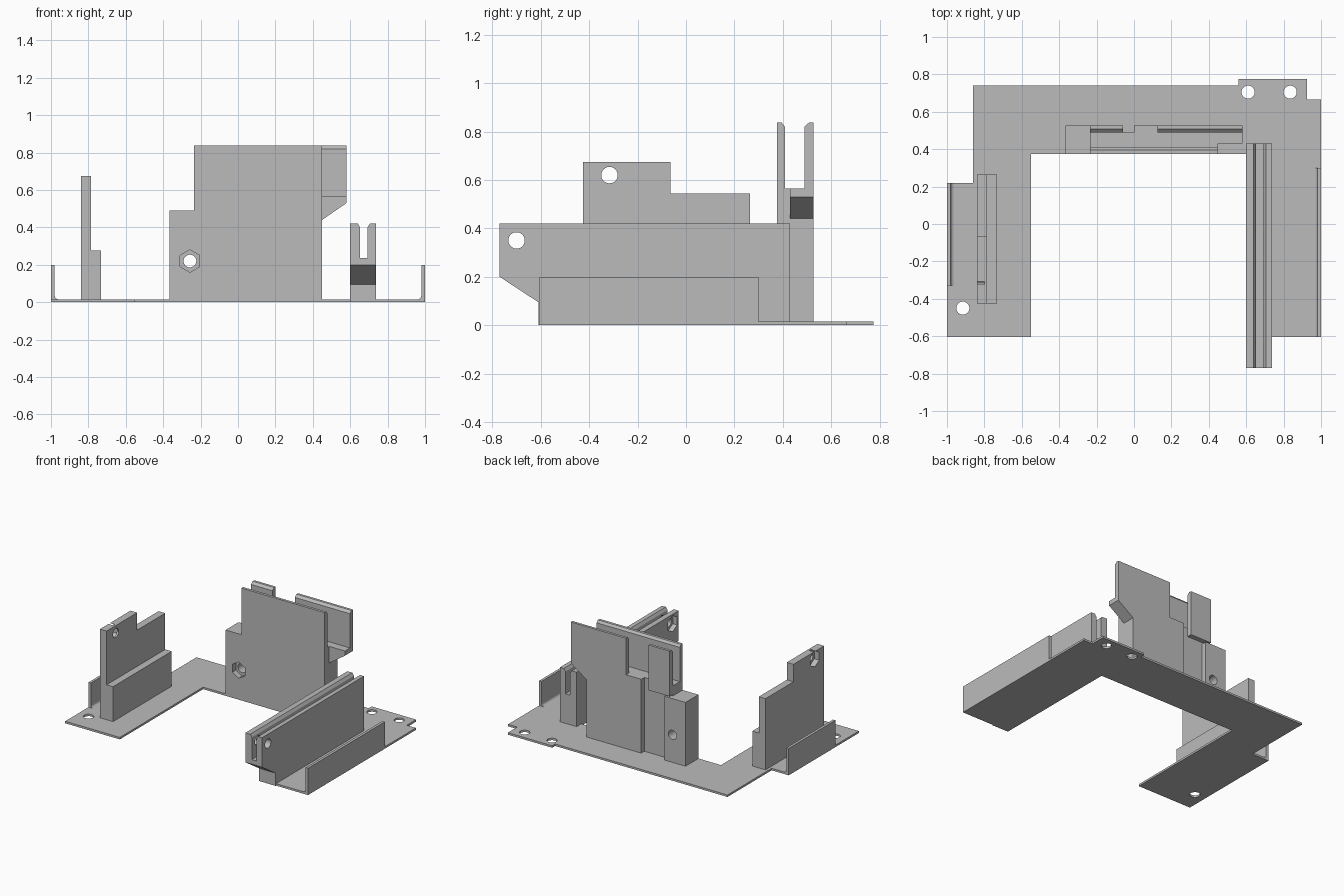
import bpy, math
from mathutils import Vector

cube = bpy.data.objects.get("Cube")
if cube:
    bpy.data.objects.remove(cube, do_unlink=True)

grey = bpy.data.materials.new("plain grey")
grey.use_nodes = True
grey.diffuse_color = (0.5, 0.5, 0.5, 1)
grey.node_tree.nodes["Principled BSDF"].inputs["Base Color"].default_value = (0.5, 0.5, 0.5, 1)

# Axis order used to place a 2D profile and its extrusion depth
PLACE = {
    "x": lambda u, v, d: (d, u, v),
    "y": lambda u, v, d: (u, d, v),
    "z": lambda u, v, d: (u, v, d),
}


def build(name, prisms):
    """Make one object from (axis, profile, start, end) prisms."""
    import bmesh
    bm = bmesh.new()
    for axis, profile, a, b in prisms:
        put = PLACE[axis]
        low = [bm.verts.new(put(u, v, a)) for u, v in profile]
        high = [bm.verts.new(put(u, v, b)) for u, v in profile]
        faces = [bm.faces.new(low), bm.faces.new(high)]
        n = len(profile)
        for i in range(n):
            j = (i + 1) % n
            faces.append(bm.faces.new((low[i], low[j], high[j], high[i])))
        bmesh.ops.recalc_face_normals(bm, faces=faces)
    mesh = bpy.data.meshes.new(name)
    bm.to_mesh(mesh)
    bm.free()
    mesh.materials.append(grey)
    obj = bpy.data.objects.new(name, mesh)
    bpy.context.collection.objects.link(obj)
    return obj


def rect(u0, u1, v0, v1):
    return [(u0, v0), (u1, v0), (u1, v1), (u0, v1)]


def disc(u, v, r, n=32):
    return [(u + r * math.cos(math.pi / 2 + math.tau * i / n),
             v + r * math.sin(math.pi / 2 + math.tau * i / n)) for i in range(n)]


def boolean(obj, prisms, operation):
    """Apply each prism to the object in turn and drop the helper."""
    for prism in prisms:
        tool = build("helper", [prism])
        tool.hide_render = True
        mod = obj.modifiers.new("shape", "BOOLEAN")
        mod.operation, mod.solver, mod.object = operation, "EXACT", tool
        bpy.context.view_layer.update()
        graph = bpy.context.evaluated_depsgraph_get()
        mesh = bpy.data.meshes.new_from_object(obj.evaluated_get(graph))
        obj.modifiers.clear()
        obj.data = mesh
        bpy.data.objects.remove(tool, do_unlink=True)


def screw_hole(axis, u, v, start, end, face, depth):
    """Round through hole plus a hexagonal nut pocket sunk from one face."""
    return [(axis, disc(u, v, 0.034), start, end),
            (axis, disc(u, v, 0.06, 6), face - 0.02, face + depth)]


T = 0.015  # plate thickness

# U-shaped base plate with its screw holes
outline = [(-1, -0.605), (-0.55, -0.605), (-0.55, 0.375), (0.6, 0.375), (0.6, -0.605),
           (1, -0.605), (1, 0.665), (0.925, 0.665), (0.925, 0.775), (0.56, 0.775),
           (0.56, 0.74), (-0.86, 0.74), (-0.86, 0.22), (-1, 0.22)]
plate = build("base_plate", [("z", outline, 0, T)])
boolean(plate, [("z", disc(x, y, 0.035), -0.1, 0.1)
                for x, y in ((0.61, 0.705), (0.835, 0.705), (-0.915, -0.45))], "DIFFERENCE")


# Upright side lips with a small fillet at the foot
def lip(name, side, y0, y1):
    r = 0.02
    arc = [(0.98 - r + r * math.sin(t), T + r - r * math.cos(t))
           for t in (math.pi / 2 * i / 6 for i in range(7))]
    profile = [(1, 0), (1, 0.2), (0.98, 0.2)] + arc[::-1] + [(0.98 - r, 0)]
    build(name, [("y", [(side * x, z) for x, z in profile], y0, y1)])


lip("left_lip", 1, -0.605, 0.3)
lip("right_lip", -1, -0.33, 0.22)

# Long slotted rail with an undercut nose
rail = build("slotted_rail", [("y", [
    (0.6, 0), (0.737, 0), (0.737, 0.42), (0.705, 0.42), (0.692, 0.4), (0.692, 0.235),
    (0.653, 0.235), (0.653, 0.4), (0.64, 0.42), (0.6, 0.42)], -0.77, 0.43)])
nose = [(-0.9, -0.1), (-0.61, -0.1), (-0.61, 0.095), (-0.77, 0.2), (-0.9, 0.285)]
boolean(rail, [("x", nose, 0.5, 0.9)]
        + screw_hole("x", -0.7, 0.35, 0.5, 0.9, 0.6, 0.035), "DIFFERENCE")

# Stepped side bracket
bracket = build("side_bracket", [("x", [
    (-0.425, 0), (0.265, 0), (0.265, 0.545), (-0.065, 0.545), (-0.065, 0.675),
    (-0.425, 0.675)], -0.84, -0.785)])
boolean(bracket, [("x", rect(-0.425, 0.265, 0, 0.275), -0.8, -0.732)], "UNION")
boolean(bracket, screw_hole("x", -0.316, 0.62, -1, -0.6, -0.84, 0.04), "DIFFERENCE")

# Rear holder: front wall, slot floor, rear walls, overhang and end block
TOP, FLOOR = 0.837, 0.565
rear = [(0.49, 0.5), (0.527, 0.5), (0.527, TOP), (0.508, TOP), (0.49, 0.82)]
holder = build("rear_holder", [("x", [
    (0.375, 0), (0.49, 0), (0.49, FLOOR), (0.408, FLOOR), (0.408, 0.82), (0.395, TOP),
    (0.375, TOP)], -0.235, 0.45)])
boolean(holder, [
    ("x", rect(0.47, 0.527, 0, FLOOR), 0, 0.45),
    ("y", [(0.4, 0.44), (0.45, 0.44), (0.58, 0.53), (0.58, FLOOR), (0.4, FLOOR)], 0.43, 0.527),
    ("x", [(y, max(z, 0.55)) for y, z in rear], 0.125, 0.58),
    ("x", [(0.47, 0.5)] + rear[1:] + [(0.49, FLOOR), (0.47, FLOOR)], -0.235, -0.06),
    ("x", rect(0.375, 0.527, 0, 0.49), -0.365, -0.19),
], "UNION")
boolean(holder, screw_hole("y", -0.257, 0.22, 0.2, 0.7, 0.375, 0.04), "DIFFERENCE")
